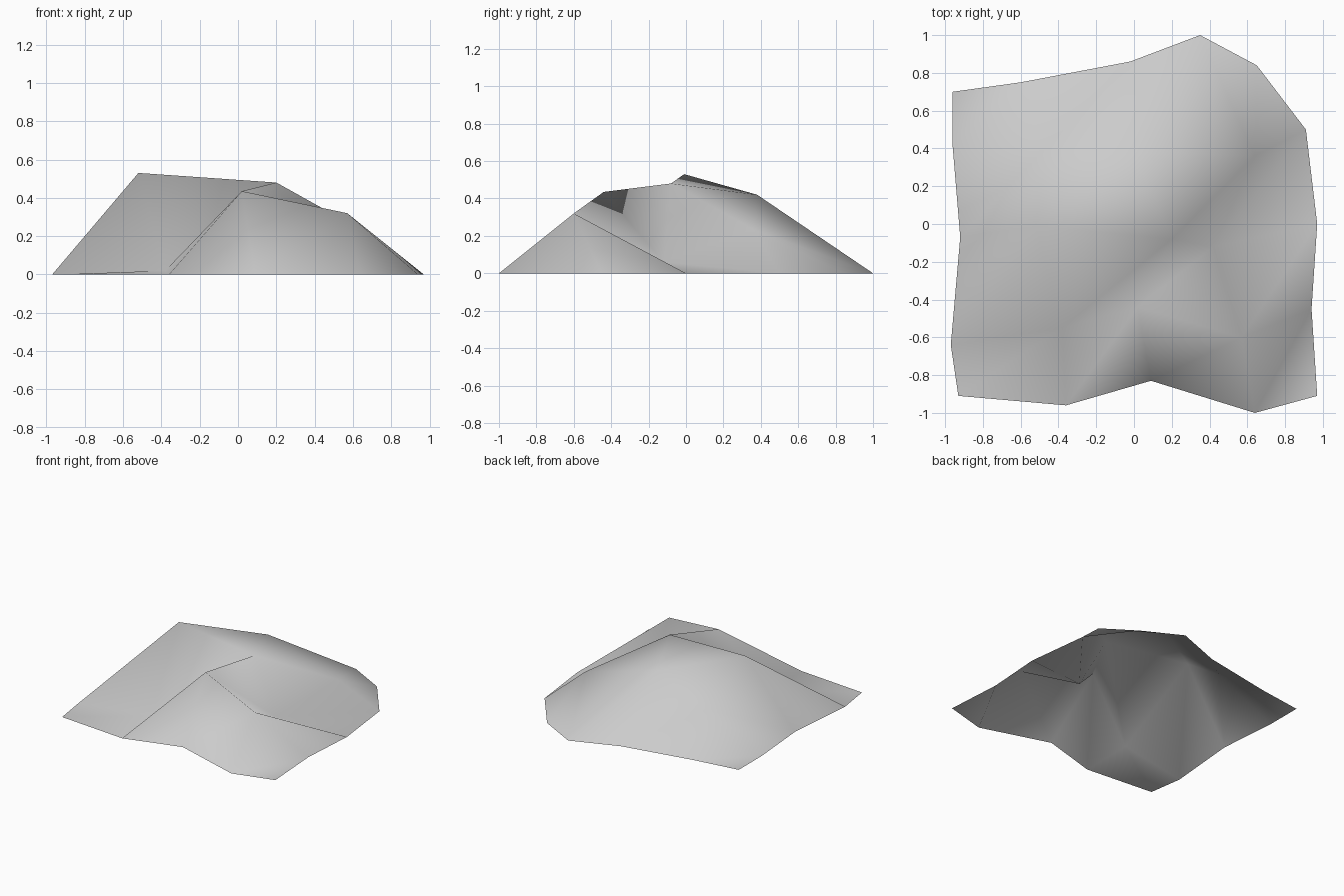
import bpy
import bmesh

# Remove the default object
default_cube = bpy.data.objects.get("Cube")
if default_cube:
    bpy.data.objects.remove(default_cube, do_unlink=True)

# One plain stone colour
stone = bpy.data.materials.new("pale_grey_stone")
stone.use_nodes = True
colour = (0.6, 0.6, 0.6, 1.0)
stone.diffuse_color = colour
stone.node_tree.nodes["Principled BSDF"].inputs["Base Color"].default_value = colour

# Uneven ground grid, front row first: positions in plan
plan = [
    [(-.93, -.91), (-.36, -.96), (.09, -.83), (.64, -1), (.97, -.91)],
    [(-.97, -.64), (-.38, -.55), (.02, -.44), (.57, -.6), (.94, -.45)],
    [(-.92, -.07), (-.52, -.01), (.2, -.08), (.42, -.12), (.97, 0)],
    [(-.96, .41), (-.47, .4), (0, .38), (.64, .36), (.91, .5)],
    [(-.96, .7), (-.6, .75), (-.02, .86), (.35, 1), (.65, .84)],
]

# Heights of the inner points; the rim rests on the ground
inner_height = [
    [.02, .435, .32],
    [.53, .48, .06],
    [.24, .42, .235],
]


def height(column, row):
    last = len(plan) - 1
    if column in (0, last) or row in (0, last):
        return 0.0
    return inner_height[row - 1][column - 1]


def build_hill(name):
    bm = bmesh.new()
    grid = [
        [bm.verts.new((x, y, height(column, row))) for column, (x, y) in enumerate(points)]
        for row, points in enumerate(plan)
    ]
    # Split every cell along the same diagonal
    for front, back in zip(grid, grid[1:]):
        for i in range(len(front) - 1):
            bm.faces.new((front[i], front[i + 1], back[i + 1]))
            bm.faces.new((front[i], back[i + 1], back[i]))
    for face in bm.faces:
        face.smooth = True
    mesh = bpy.data.meshes.new(name)
    bm.to_mesh(mesh)
    bm.free()
    mesh.materials.append(stone)
    hill = bpy.data.objects.new(name, mesh)
    bpy.context.collection.objects.link(hill)
    return hill


build_hill("rocky_hill")
